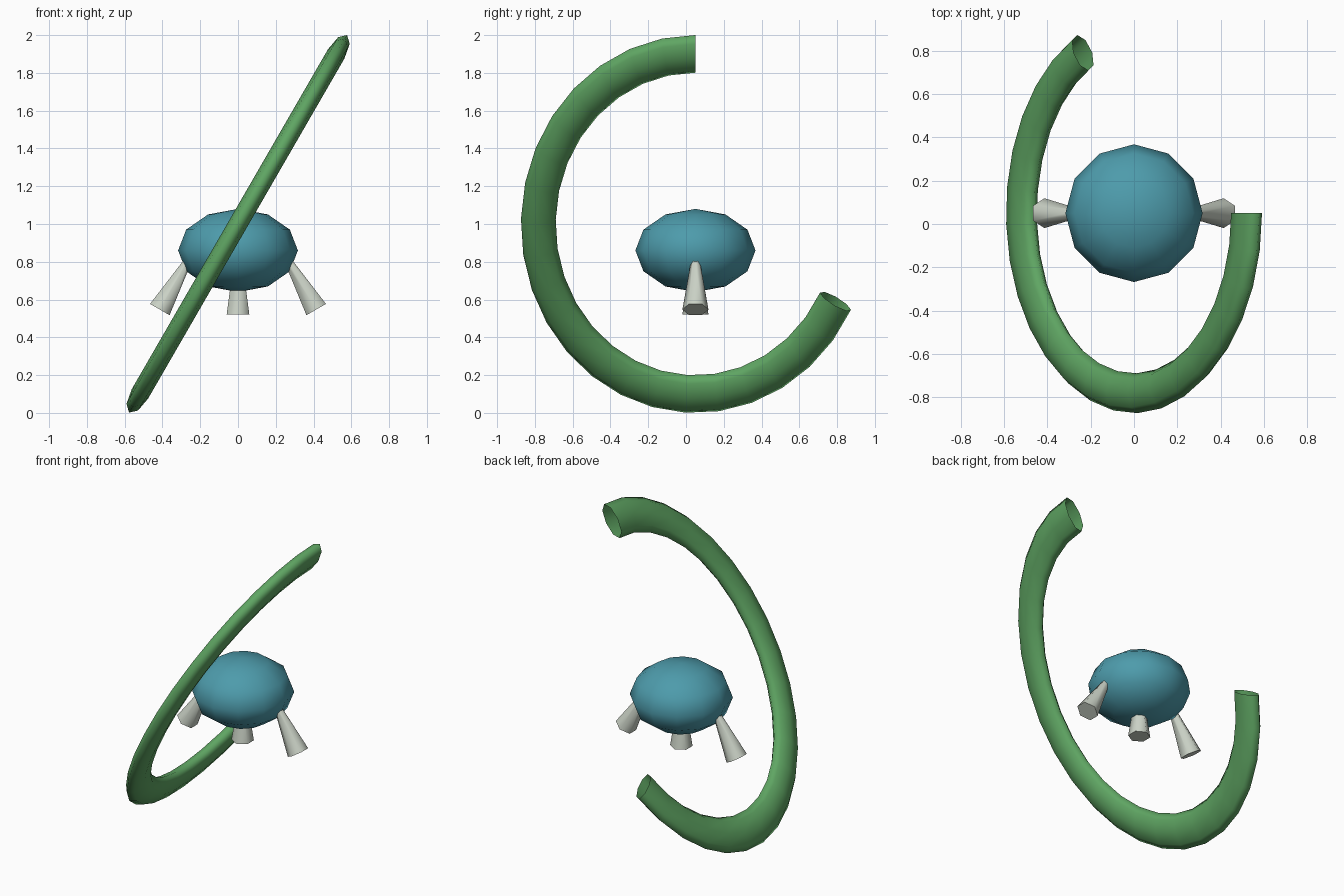
import bpy, bmesh, math
from mathutils import Vector, Matrix

if "Cube" in bpy.data.objects:
    bpy.data.objects.remove(bpy.data.objects["Cube"])

CY = 0.05  # shared centre line in y

def material(name, rgb):
    m = bpy.data.materials.new(name)
    m.diffuse_color = (*rgb, 1)
    m.use_nodes = True
    m.node_tree.nodes["Principled BSDF"].inputs["Base Color"].default_value = m.diffuse_color
    return m

def finish(bm, name, mat):
    bmesh.ops.recalc_face_normals(bm, faces=bm.faces)
    # Smooth everywhere except around the flat leg caps
    for f in bm.faces:
        f.smooth = len(f.verts) <= 4
    for e in bm.edges:
        e.smooth = all(f.smooth for f in e.link_faces)
    me = bpy.data.meshes.new(name)
    bm.to_mesh(me)
    bm.free()
    me.materials.append(mat)
    ob = bpy.data.objects.new(name, me)
    bpy.context.collection.objects.link(ob)
    return ob

teal = material("teal", (0.075, 0.33, 0.41))
green = material("green", (0.115, 0.38, 0.125))
pale = material("pale_grey", (0.60, 0.65, 0.57))

# Body: flattened low-poly sphere
bm = bmesh.new()
bmesh.ops.create_uvsphere(bm, u_segments=12, v_segments=6, radius=1)
bmesh.ops.transform(bm, verts=bm.verts, matrix=Matrix.Translation((0, CY, 0.86))
                    @ Matrix.Diagonal((0.317, 0.318, 0.22, 1)))
finish(bm, "body", teal)

# Legs: six-sided cones that flare outwards, top ends buried in the body
def leg(name, foot, tilt, length=0.32):
    bm = bmesh.new()
    bmesh.ops.create_cone(bm, cap_ends=True, segments=6, radius1=0.069,
                          radius2=0.02, depth=length)
    bmesh.ops.transform(bm, verts=bm.verts, matrix=Matrix.Translation(foot)
                        @ Matrix.Rotation(tilt, 4, 'Y')
                        @ Matrix.Translation((0, 0, length / 2)))
    finish(bm, name, pale)

leg("centre_leg", (0, CY, 0.522), 0)
for side, s in (("left", -1), ("right", 1)):
    leg(side + "_leg", (s * 0.414, CY, 0.547), -s * math.radians(30))

# Arc: open flattened tube swept round a tilted ellipse
SEGS, SIDES, SWEEP = 22, 8, math.radians(243)
R, r, thick, squash = 1.04, 0.115, 0.05, 0.8
up = Vector((0.5, 0, math.sqrt(0.75)))
normal = Vector((math.sqrt(0.75), 0, -0.5))
bm = bmesh.new()
rings = []
for i in range(SEGS + 1):
    t = SWEEP * i / SEGS
    radial = up * math.cos(t) - Vector((0, squash * math.sin(t), 0))
    ring = []
    for j in range(SIDES):
        a = math.tau * j / SIDES
        ring.append(bm.verts.new(Vector((0, CY, 1)) + radial * (R + r * math.cos(a))
                                 + normal * thick * math.sin(a)))
    rings.append(ring)
for p, q in zip(rings, rings[1:]):
    for j in range(SIDES):
        k = (j + 1) % SIDES
        bm.faces.new((p[j], p[k], q[k], q[j]))
finish(bm, "curved_arc", green)
